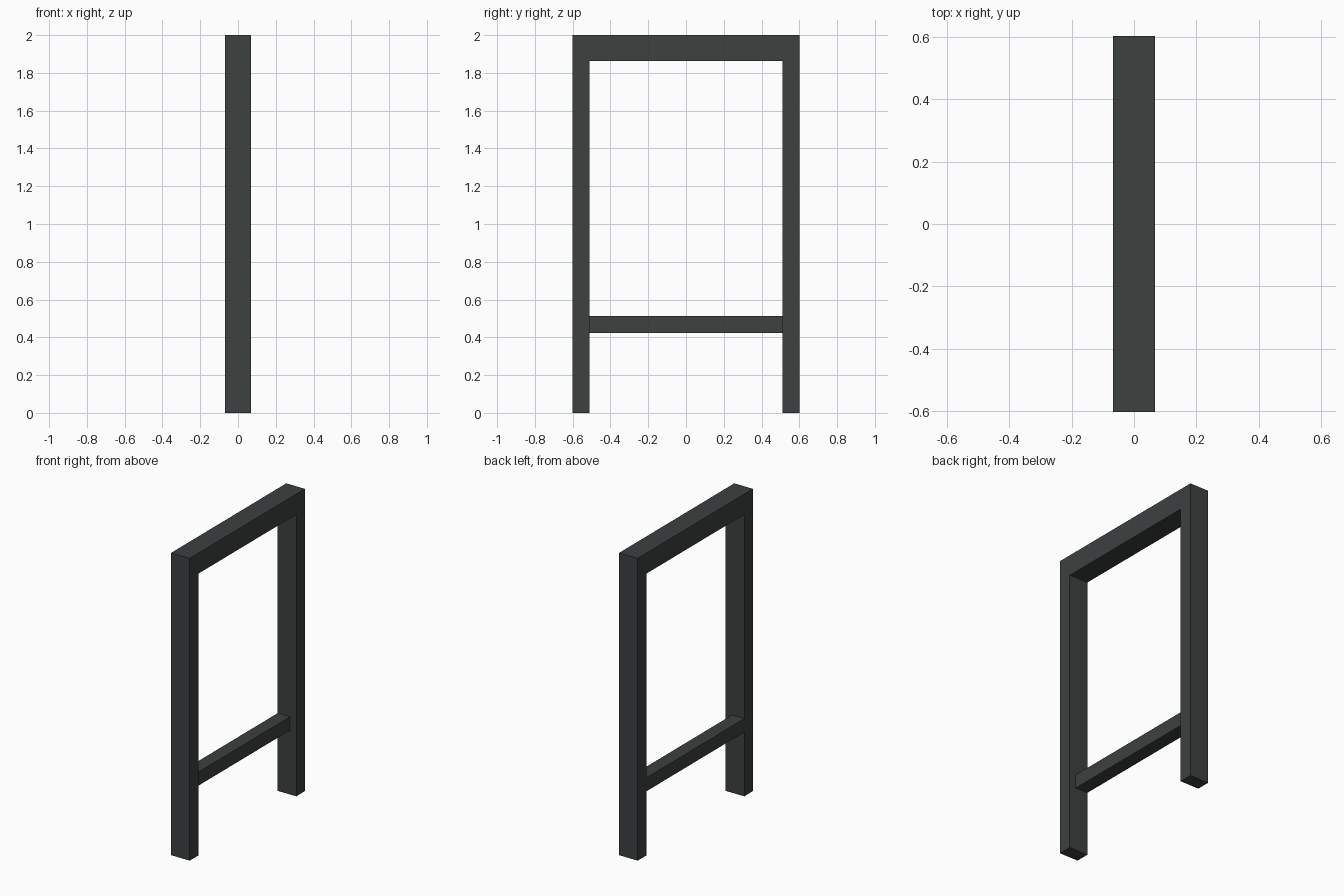
import bpy
import bmesh

if "Cube" in bpy.data.objects:
    bpy.data.objects.remove(bpy.data.objects["Cube"])

HALF_X = 0.068            # half depth of the frame
OUT_Y, IN_Y = 0.602, 0.512  # outer and inner edges of the legs
TOP, UNDER = 2.0, 1.864   # top beam heights

mat = bpy.data.materials.new("dark_grey_metal")
mat.diffuse_color = (0.045, 0.052, 0.051, 1.0)
mat.use_nodes = True
mat.node_tree.nodes["Principled BSDF"].inputs["Base Color"].default_value = mat.diffuse_color


def extrude_profile(name, points, x0, x1):
    """Extrude a closed (y, z) outline along x."""
    bm = bmesh.new()
    face = bm.faces.new([bm.verts.new((x0, y, z)) for y, z in points])
    result = bmesh.ops.extrude_face_region(bm, geom=[face])
    moved = [v for v in result["geom"] if isinstance(v, bmesh.types.BMVert)]
    bmesh.ops.translate(bm, verts=moved, vec=(x1 - x0, 0, 0))
    bmesh.ops.recalc_face_normals(bm, faces=bm.faces)
    mesh = bpy.data.meshes.new(name)
    bm.to_mesh(mesh)
    bm.free()
    mesh.materials.append(mat)
    obj = bpy.data.objects.new(name, mesh)
    bpy.context.collection.objects.link(obj)
    return obj


# Two legs joined by a top beam, as one arch
half = [(OUT_Y, TOP), (OUT_Y, 0), (IN_Y, 0), (IN_Y, UNDER)]
arch = half + [(-y, z) for y, z in reversed(half)]
extrude_profile("leg_frame", arch, -HALF_X, HALF_X)

# Low stretcher, flush with one side of the legs
bar = [(-IN_Y, 0.424), (IN_Y, 0.424), (IN_Y, 0.514), (-IN_Y, 0.514)]
extrude_profile("stretcher_bar", bar, -HALF_X, -HALF_X + 0.09)
